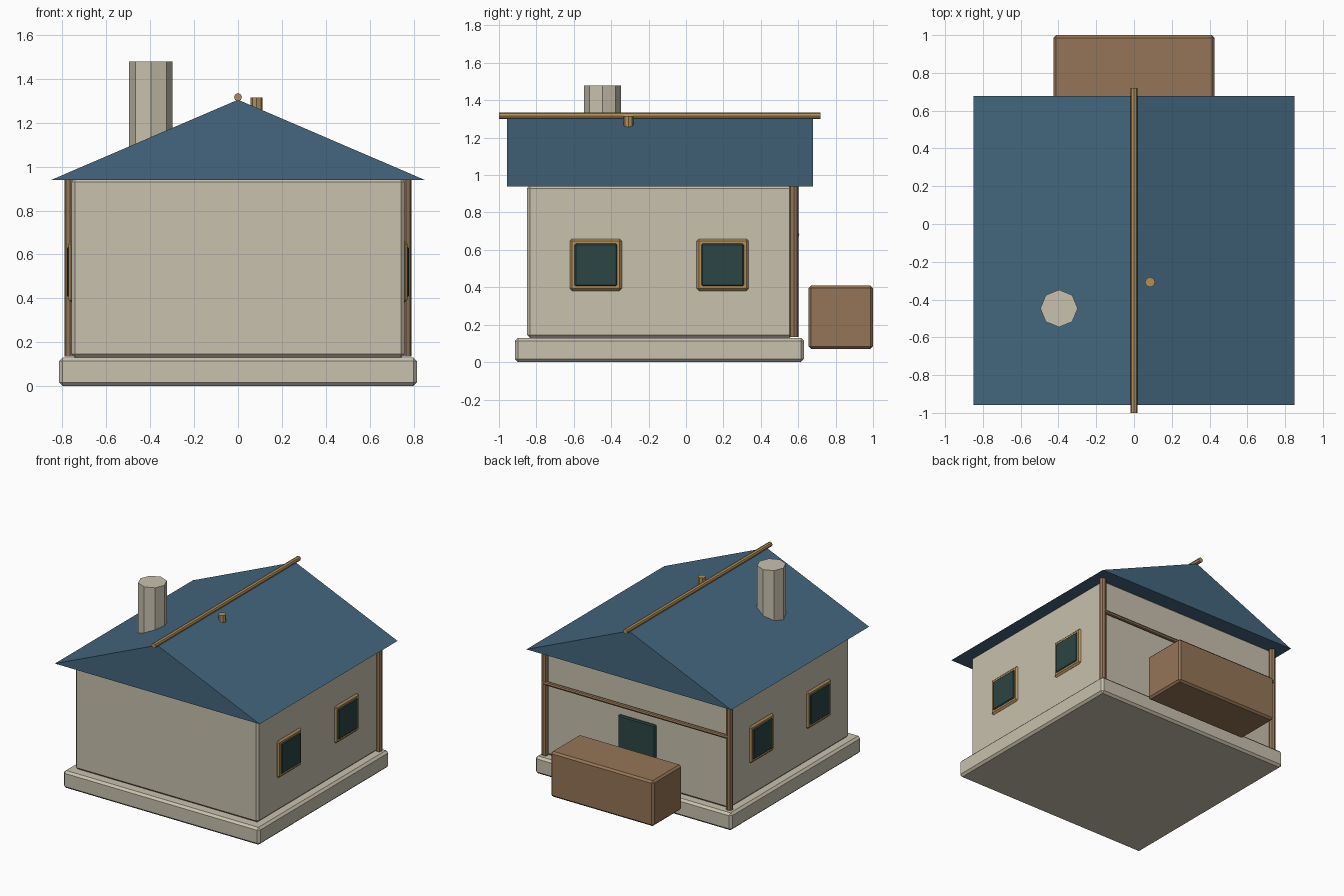
import bpy, bmesh
from math import pi
from mathutils import Matrix

if "Cube" in bpy.data.objects:
    bpy.data.objects.remove(bpy.data.objects["Cube"], do_unlink=True)


def material(name, r, g, b):
    m = bpy.data.materials.new(name)
    m.use_nodes = True
    m.diffuse_color = (r, g, b, 1)
    m.node_tree.nodes["Principled BSDF"].inputs["Base Color"].default_value = (r, g, b, 1)
    return m


plaster = material("cream plaster", .578, .533, .423)
slate = material("blue roof", .058, .133, .209)
timber = material("brown timber", .30, .178, .095)
trim = material("tan trim", .45, .28, .105)
glass = material("dark teal glass", .025, .061, .056)


def finish(name, bm, mat, bevel=0):
    bmesh.ops.recalc_face_normals(bm, faces=bm.faces[:])
    mesh = bpy.data.meshes.new(name)
    bm.to_mesh(mesh)
    bm.free()
    mesh.materials.append(mat)
    ob = bpy.data.objects.new(name, mesh)
    bpy.context.collection.objects.link(ob)
    if bevel:
        mod = ob.modifiers.new("edge bevel", 'BEVEL')
        mod.width = bevel
        mod.segments = 1
    return ob


def box(name, x, y, z, mat, bevel=0):
    """Box from (low, high) pairs along each axis."""
    bm = bmesh.new()
    spans = (x, y, z)
    size = Matrix.Diagonal([b - a for a, b in spans] + [1])
    centre = Matrix.Translation([(a + b) / 2 for a, b in spans])
    bmesh.ops.create_cube(bm, size=1, matrix=centre @ size)
    return finish(name, bm, mat, bevel)


def rod(name, centre, radius, length, mat, axis='Z'):
    """Eight-sided rod along an axis."""
    turn = {'X': Matrix.Rotation(pi / 2, 4, 'Y'),
            'Y': Matrix.Rotation(pi / 2, 4, 'X'),
            'Z': Matrix.Identity(4)}[axis]
    bm = bmesh.new()
    bmesh.ops.create_cone(bm, cap_ends=True, segments=8, radius1=radius, radius2=radius,
                          depth=length, matrix=Matrix.Translation(centre) @ turn)
    return finish(name, bm, mat)


# Base and walls
box("foundation", (-.815, .815), (-.915, .63), (0, .13), plaster, .016)
box("walls", (-.76, .76), (-.85, .57), (.13, .945), plaster, .016)

# Gabled roof: triangular profile extruded front to back
bm = bmesh.new()
gable = bm.faces.new([bm.verts.new((x, -.957, z)) for x, z in ((-.85, .94), (.85, .94), (0, 1.305))])
extruded = bmesh.ops.extrude_face_region(bm, geom=[gable], use_keep_orig=True)
moved = [v for v in extruded["geom"] if isinstance(v, bmesh.types.BMVert)]
bmesh.ops.translate(bm, verts=moved, vec=(0, 1.635, 0))
finish("roof", bm, slate)

# Roof fittings
rod("ridge_pole", (0, -.14, 1.317), .018, 1.72, trim, 'Y')
rod("chimney", (-.397, -.447, 1.24), .099, .48, plaster)
rod("roof_vent", (.085, -.308, 1.265), .027, .1, trim)

# Side windows and rear corner posts, mirrored left and right
for side, sign in (("left", 1), ("right", -1)):
    def outward(a, b):
        return tuple(sorted((sign * a, sign * b)))

    for place, y in (("front", -.482), ("rear", .196)):
        box(f"{side}_{place}_window_frame", outward(.74, .773), (y - .139, y + .139),
            (.381, .659), trim, .012)
        box(f"{side}_{place}_window_glass", outward(.75, .78), (y - .113, y + .113),
            (.407, .633), glass, .006)
    rod(f"{side}_rear_post", (sign * .766, .577, .54), .024, .81, timber)

# Rear wall: cross beam, door and large step block
rod("rear_beam", (0, .591, .68), .015, 1.53, timber, 'X')
box("rear_door", (-.155, .155), (.55, .588), (.135, .6), glass, .008)
box("rear_step", (-.427, .427), (.655, 1), (.07, .41), timber, .014)
